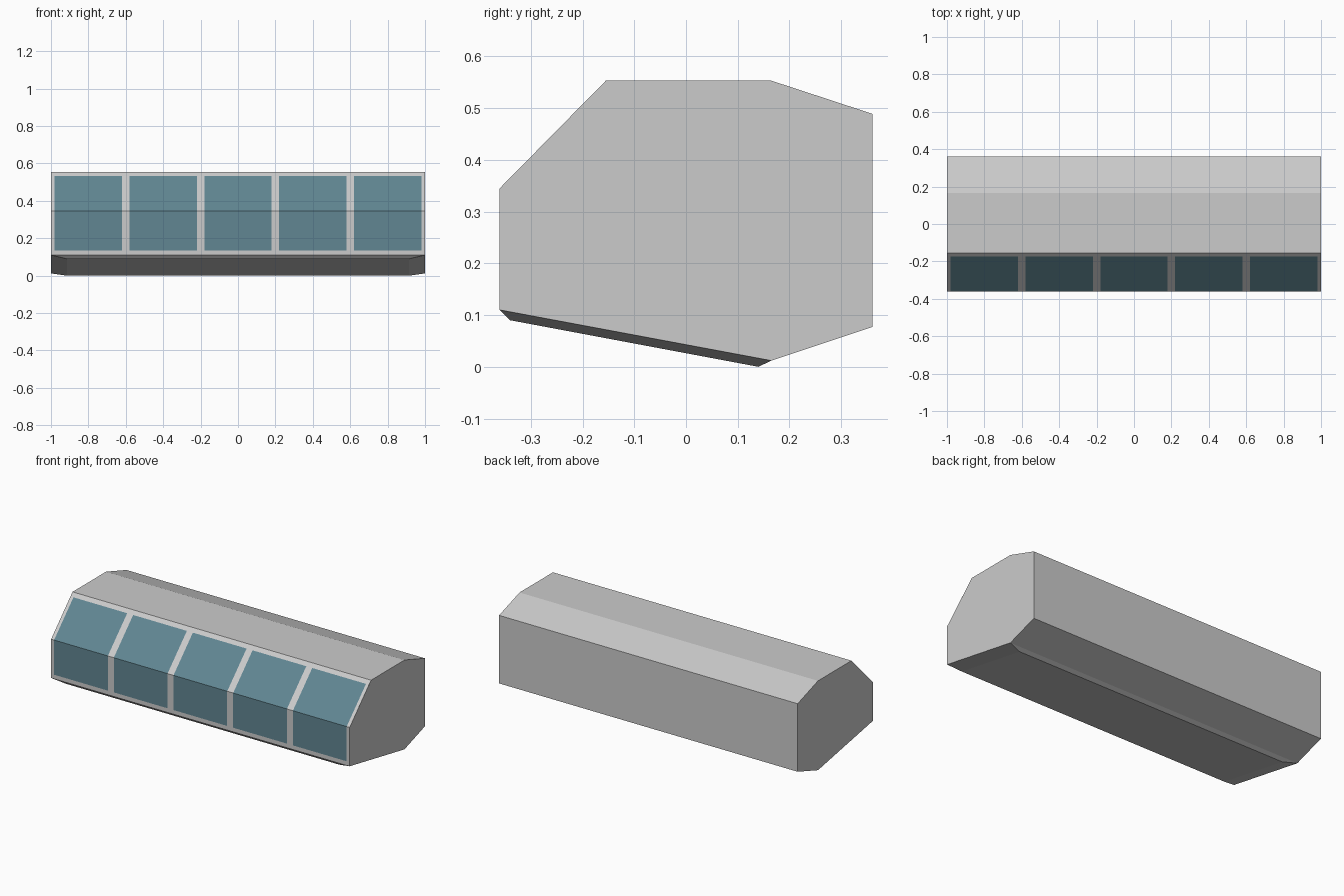
import bpy, bmesh

if "Cube" in bpy.data.objects:
    bpy.data.objects.remove(bpy.data.objects["Cube"])

# Cross-section (y, z), from the front sill over the roof to the underside
SILL, BEND, ROOF = (-0.36, 0.11), (-0.36, 0.345), (-0.155, 0.553)
SHELL = [ROOF, (0.165, 0.553), (0.36, 0.489), (0.36, 0.077), (0.165, 0.012)]
PANES, MARGIN = 5, 0.02

glass = bpy.data.materials.new("glass")
glass.diffuse_color = (0.12, 0.24, 0.29, 1)
glass.use_nodes = True
glass.node_tree.nodes["Principled BSDF"].inputs["Base Color"].default_value = glass.diffuse_color
frame = bpy.data.materials.new("frame")
frame.diffuse_color = (0.8, 0.8, 0.8, 1)
frame.use_nodes = True
frame.node_tree.nodes["Principled BSDF"].inputs["Base Color"].default_value = frame.diffuse_color


def finish(bm, name, mats=()):
    me = bpy.data.meshes.new(name)
    bm.to_mesh(me)
    bm.free()
    for m in mats:
        me.materials.append(m)
    ob = bpy.data.objects.new(name, me)
    bpy.context.collection.objects.link(ob)
    return ob


def sheet(bm, xs, profile):
    """Grid of faces sweeping a profile along x; returns rows of vertices."""
    rows = [[bm.verts.new((x, y, z)) for x in xs] for y, z in profile]
    faces = {}
    for r in range(len(rows) - 1):
        for c in range(len(xs) - 1):
            faces[r, c] = bm.faces.new((rows[r][c], rows[r][c + 1],
                                        rows[r + 1][c + 1], rows[r + 1][c]))
    return rows, faces


# Main hull: roof, back, rear underside and flat ends
bm = bmesh.new()
rows, _ = sheet(bm, (-1, 1), SHELL)
for side, x in ((0, -1), (1, 1)):
    front = [bm.verts.new((x, *p)) for p in (SILL, BEND)]
    ring = front + [r[side] for r in rows]
    bm.faces.new(ring if side else ring[::-1]).normal_update()
bmesh.ops.recalc_face_normals(bm, faces=bm.faces)
finish(bm, "hull")

# Window wall: flush panes that wrap over the bend, framed in grey
xs = [-1]
for i in range(PANES):
    x0 = -1 + i * 2 / PANES
    xs += [x0 + MARGIN, x0 + 2 / PANES - MARGIN, x0 + 2 / PANES]
bm = bmesh.new()
_, faces = sheet(bm, xs, [SILL, (-0.36, 0.135), BEND, (-0.175, 0.533), ROOF])
for (r, c), f in faces.items():
    f.material_index = int(r in (1, 2) and c % 3 == 1)
finish(bm, "window_wall", (frame, glass))

# Keel plate: sloping underside with a bevelled rim
bm = bmesh.new()
top = [(x, *p) for p, x in ((SILL, -1), (SILL, 1), (SHELL[-1], 1), (SHELL[-1], -1))]
low = [(-0.915, -0.34, 0.09), (0.915, -0.34, 0.09), (0.915, 0.14, 0), (-0.915, 0.14, 0)]
top, low = ([bm.verts.new(p) for p in ring] for ring in (top, low))
bm.faces.new(low[::-1])
for i in range(4):
    j = (i + 1) % 4
    bm.faces.new((low[i], low[j], top[j], top[i]))
finish(bm, "keel_plate")
